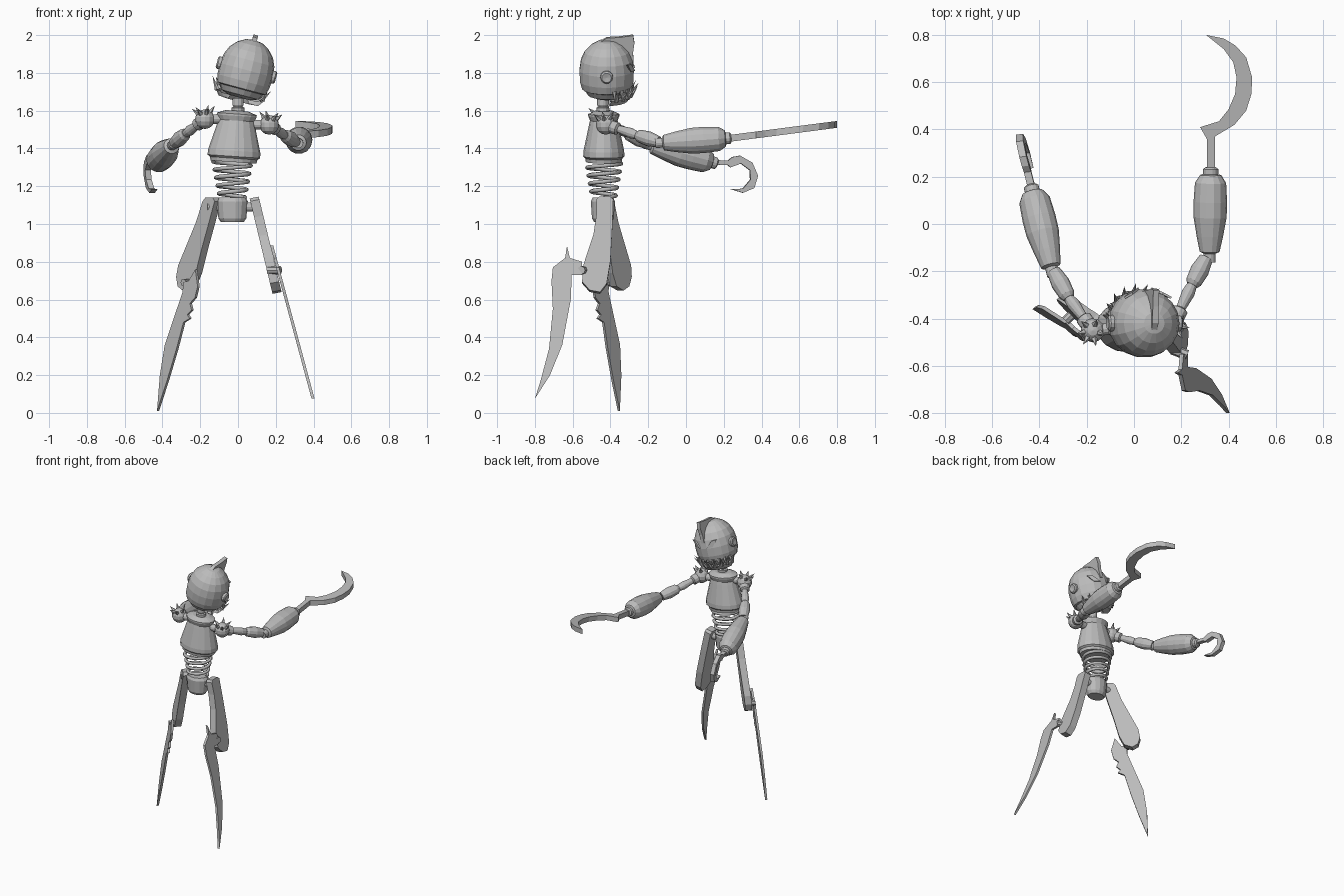
import bpy, bmesh, math
from mathutils import Vector, Matrix

cube = bpy.data.objects.get("Cube")
if cube:
    bpy.data.objects.remove(cube, do_unlink=True)

grey = bpy.data.materials.new("plain grey")
grey.use_nodes = True
grey.diffuse_color = (0.5, 0.5, 0.5, 1)
grey.node_tree.nodes["Principled BSDF"].inputs["Base Color"].default_value = (0.5, 0.5, 0.5, 1)


def finish(name, bm, matrix=Matrix()):
    bmesh.ops.remove_doubles(bm, verts=bm.verts, dist=0.0003)
    bmesh.ops.recalc_face_normals(bm, faces=bm.faces)
    mesh = bpy.data.meshes.new(name)
    bm.to_mesh(mesh)
    bm.free()
    mesh.materials.append(grey)
    ob = bpy.data.objects.new(name, mesh)
    ob.matrix_world = matrix
    bpy.context.collection.objects.link(ob)
    return ob


def lathe(name, profile, matrix=Matrix(), seg=14, start=0, sweep=360):
    """Spin (radius, height) points about the local z axis."""
    bm = bmesh.new()
    a = math.radians(start)
    vs = [bm.verts.new((r * math.cos(a), r * math.sin(a), h)) for r, h in profile]
    es = [bm.edges.new(p) for p in zip(vs, vs[1:])]
    bmesh.ops.spin(bm, geom=vs + es, cent=(0, 0, 0), axis=(0, 0, 1),
                   angle=math.radians(sweep), steps=seg)
    return finish(name, bm, matrix)


def along(p0, p1):
    d = Vector(p1) - Vector(p0)
    return Matrix.Translation(p0) @ d.to_track_quat('Z', 'Y').to_matrix().to_4x4(), d.length


def limb(name, p0, p1, profile, seg=12):
    """Lathe between two points; profile is (radius, fraction of length)."""
    m, length = along(p0, p1)
    pts = [(0, profile[0][1])] + profile + [(0, profile[-1][1])]
    return lathe(name, [(r, t * length) for r, t in pts], m, seg)


def plate(name, outline, place, thick, matrix=Matrix()):
    """Flat outline mapped to space by place() and given thickness along a vector."""
    bm = bmesh.new()
    half = Vector(thick) / 2
    pts = [Vector(place(a, b)) for a, b in outline]
    front = [bm.verts.new(p + half) for p in pts]
    back = [bm.verts.new(p - half) for p in pts]
    bm.faces.new(front)
    bm.faces.new(back[::-1])
    n = len(pts)
    for i in range(n):
        j = (i + 1) % n
        bm.faces.new((front[i], back[i], back[j], front[j]))
    return finish(name, bm, matrix)


def spike(name, base, tip, r, parent=Matrix(), seg=5):
    m, length = along(base, tip)
    return lathe(name, [(0, 0), (r, 0), (0, length)], parent @ m, seg)


# Head, tilted to one side
head = Matrix.Translation((0.045, -0.42, 1.815)) @ Matrix.Rotation(math.radians(15), 4, 'Y')
lathe("head", [(0, .165), (.045, .158), (.085, .135), (.118, .1), (.138, .055), (.146, 0),
               (.143, -.06), (.132, -.1), (.118, -.105), (.1, -.135), (.06, -.15), (0, -.15)],
      head, 18)
plate("crest", [(-.06, .14), (0, .178), (.07, .182), (.14, .192), (.147, .15), (.14, .1),
                (.142, .04), (.1, .04), (.03, .1)],
      lambda y, z: (0, y, z), (.026, 0, 0), head)
for side, label in ((1, "left"), (-1, "right")):
    ear = head @ Matrix.Rotation(side * math.pi / 2, 4, 'Y')
    lathe(label + "_ear", [(0, .13), (.034, .13), (.034, .155), (.026, .162), (0, .158)], ear, 12)
    eye = head @ Matrix.Rotation(math.radians(-28 * side), 4, 'Z')
    plate(label + "_eye", [(-.045, -.015), (0, -.012), (.04, .035), (0, .03)],
          lambda x, z: (x * side, .143, z + .02), (0, .009, 0), eye)

# Jaw and jagged teeth
lathe("jaw", [(.05, -.15), (.06, -.172), (.11, -.168), (.135, -.135), (.12, -.13), (.1, -.15)],
      head, 10, 10, 160)
for i in range(9):
    a = math.radians(18 + 18 * i)
    c, s = math.cos(a), math.sin(a)
    spike("upper_tooth", (.132 * c, .132 * s, -.085), (.142 * c, .142 * s, -.14), .014, head)
    b = a + math.radians(6)
    c, s = math.cos(b), math.sin(b)
    spike("lower_tooth", (.125 * c, .125 * s, -.14), (.17 * c, .17 * s, -.075), .014, head)

# Neck
lathe("neck", [(0, 1.58), (.034, 1.58), (.034, 1.615), (.024, 1.62), (.03, 1.63), (.03, 1.665),
               (.022, 1.67), (.022, 1.72), (0, 1.72)], Matrix.Translation((0, -.44, 0)), 12)

# Torso: oval bell
torso = (Matrix.Translation((-.024, -.435, 1.328)) @ Matrix.Rotation(math.radians(4), 4, 'Y')
         @ Matrix.Diagonal((1, .78, 1, 1)))
lathe("torso", [(0, 0), (.122, 0), (.126, .02), (.14, .03), (.138, .06), (.1, .2), (.094, .22),
                (.106, .245), (.106, .255), (.06, .272), (0, .272)], torso, 16)

# Waist spring
path = bpy.data.curves.new("waist_spring", 'CURVE')
path.dimensions = '3D'
path.bevel_depth = .011
path.bevel_resolution = 1
line = path.splines.new('POLY')
turns, steps = 4.5, 72
line.points.add(steps)
for i, p in enumerate(line.points):
    t = i / steps
    a = t * turns * math.tau
    r = .068 + .034 * t
    p.co = (-.03 + r * math.cos(a), -.435 + .92 * r * math.sin(a), 1.14 + .19 * t, 1)
path.materials.append(grey)
bpy.context.collection.objects.link(bpy.data.objects.new("waist_spring", path))

# Pelvis and hip pins
lathe("pelvis", [(0, 1.01), (.06, 1.01), (.074, 1.03), (.082, 1.12), (.07, 1.14), (0, 1.14)],
      Matrix.Translation((-.03, -.44, 0)) @ Matrix.Diagonal((1, .8, 1, 1)), 14)
limb("hip_pin", (-.16, -.43, 1.09), (.1, -.435, 1.09), [(.024, 0), (.024, 1)])


# Legs: paddle thighs and notched blade shins
def left_plane(x0, z0, slope):
    return lambda y, z: (x0 + slope * (z - z0), y, z)


def right_plane(c, slope):
    k = math.sqrt(.5)
    return lambda s, z: (c + slope * z + k * s, c + slope * z - k * s, z)


plate("left_thigh", [(-.475, 1.125), (-.46, 1.14), (-.4, 1.14), (-.385, 1.125), (-.39, .98),
                     (-.4, .8), (-.42, .68), (-.455, .635), (-.51, .645), (-.55, .69),
                     (-.545, .77), (-.53, .82), (-.49, .94), (-.475, 1.04)],
      left_plane(.088, 1.13, -.24), (.048, 0, .01))
plate("left_shin", [(-.63, .885), (-.64, .82), (-.705, .77), (-.712, .7), (-.705, .55),
                    (-.725, .34), (-.77, .17), (-.8, .075), (-.72, .2), (-.655, .36),
                    (-.61, .6), (-.605, .73), (-.55, .73), (-.55, .8), (-.615, .82)],
      left_plane(.18, .88, -.27), (.016, 0, 0))
limb("left_knee_pin", (.16, -.53, .755), (.225, -.555, .755), [(.022, 0), (.022, 1)], 8)
plate("right_thigh", [(.16, 1.12), (.18, 1.14), (.235, 1.14), (.25, 1.12), (.215, 1.0),
                      (.175, .87), (.14, .74), (.105, .67), (.05, .648), (.01, .67),
                      (-.005, .72), (.005, .78), (.065, .9), (.12, 1.01)],
      right_plane(-.349, .058), (.034, .034, 0))
plate("right_shin", [(.175, .76), (.13, .7), (.09, .69), (.09, .64), (.035, .5), (-.02, .36),
                     (-.043, .2), (-.048, .01), (.013, .17), (.07, .34), (.11, .48), (.155, .5),
                     (.135, .52), (.165, .545), (.15, .58), (.185, .61), (.2, .67)],
      right_plane(-.39, .06), (.011, .011, 0))
limb("right_knee_pin", (-.25, -.37, .69), (-.29, -.41, .69), [(.02, 0), (.02, 1)], 8)


# Arms: spiked shoulder, thin upper arm, elbow cuff, barrel forearm
def arm(label, shoulder, mid, elbow, start, end, lean):
    c = Vector(shoulder)
    ball = [(.052 * math.sin(math.pi * i / 7), -.052 * math.cos(math.pi * i / 7)) for i in range(8)]
    ball[0], ball[-1] = (0, -.052), (0, .052)
    lathe(label + "_shoulder", ball, Matrix.Translation(c), 12)
    limb(label + "_shoulder_pin", (0, -.435, c.z), c, [(.025, 0), (.025, 1)])
    for i in range(6):
        a = math.tau * i / 6
        d = Vector((.75 * math.cos(a) + lean, .75 * math.sin(a) - .2, .75)).normalized()
        spike(label + "_shoulder_spike", c + d * .038, c + d * .09, .017)
    limb(label + "_upper_arm", c, mid, [(.034, 0), (.034, .38), (.02, .42), (.028, .8), (.022, 1)])
    limb(label + "_elbow", mid, elbow, [(.024, 0), (.034, .12), (.04, .55), (.03, 1)])
    limb(label + "_forearm", start, end,
         [(.026, -.1), (.026, 0), (.042, .02), (.056, .2), (.07, .42), (.071, .6), (.066, .82),
          (.045, .91), (.032, .92), (.032, .98), (.022, 1)], 14)


arm("left", (.165, -.425, 1.525), (.245, -.26, 1.47), (.305, -.145, 1.435),
    (.32, -.125, 1.43), (.325, .24, 1.455), .2)
arm("right", (-.175, -.45, 1.555), (-.275, -.315, 1.48), (-.34, -.2, 1.425),
    (-.35, -.185, 1.415), (-.437, .165, 1.32), -.2)

# Sickle and hook blades
plate("left_sickle", [(.308, .22), (.342, .22), (.342, .37), (.425, .42), (.475, .48), (.497, .55),
                      (.5, .62), (.475, .705), (.43, .755), (.38, .785), (.305, .8), (.38, .74),
                      (.42, .685), (.434, .62), (.428, .55), (.4, .485), (.36, .435), (.28, .41),
                      (.308, .36)],
      lambda x, y: (x, y, 1.452 + .13 * (y - .22)), (0, 0, .036))
plate("right_hook", [(.14, 1.34), (.22, 1.335), (.245, 1.355), (.285, 1.362), (.35, 1.325),
                     (.38, 1.255), (.36, 1.19), (.3, 1.165), (.235, 1.185), (.3, 1.187),
                     (.34, 1.235), (.337, 1.285), (.29, 1.32), (.235, 1.3), (.22, 1.312),
                     (.14, 1.315)],
      lambda y, z: (-.435 - .26 * (y - .16) + .1 * (1.33 - z), y, z), (.03, .004, 0))
